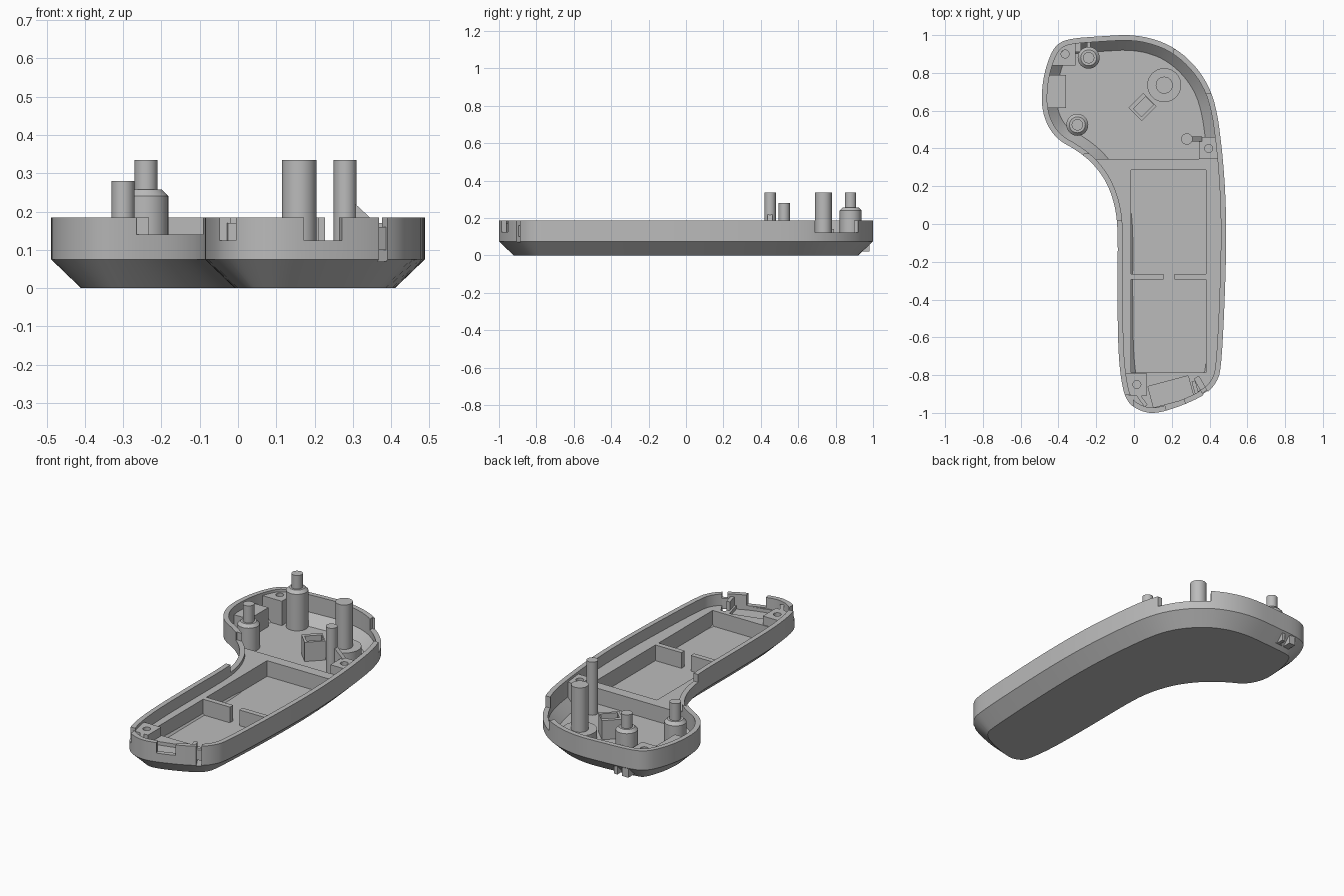
import bpy, bmesh, math
from mathutils import Vector, Matrix

cube = bpy.data.objects.get("Cube")
if cube:
    bpy.data.objects.remove(cube)

grey = bpy.data.materials.new("plain_grey")
grey.use_nodes = True
colour = (0.5, 0.5, 0.5, 1)
grey.diffuse_color = colour
grey.node_tree.nodes["Principled BSDF"].inputs["Base Color"].default_value = colour
parts = []


def make(name, bm, keep=True):
    bmesh.ops.recalc_face_normals(bm, faces=bm.faces)
    me = bpy.data.meshes.new(name)
    bm.to_mesh(me)
    bm.free()
    me.materials.append(grey)
    ob = bpy.data.objects.new(name, me)
    bpy.context.collection.objects.link(ob)
    if keep:
        parts.append(ob)
    else:
        ob.hide_render = True
    return ob


def box(name, x, y, z, angle=0, keep=True):
    """Box from (min, max) pairs, turned about its own centre."""
    bm = bmesh.new()
    centre = Vector([(a + b) / 2 for a, b in (x, y, z)])
    size = [b - a for a, b in (x, y, z)]
    mat = (Matrix.Translation(centre) @ Matrix.Rotation(math.radians(angle), 4, 'Z')
           @ Matrix.Diagonal((*size, 1)))
    bmesh.ops.create_cube(bm, size=1, matrix=mat)
    return make(name, bm, keep)


def turned(name, x, y, profile, keep=True, sides=32):
    """Round post from (radius, z) steps."""
    bm = bmesh.new()
    rings = [[bm.verts.new((x + r * math.cos(k * math.tau / sides),
                            y + r * math.sin(k * math.tau / sides), z))
              for k in range(sides)] for r, z in profile]
    loft(bm, rings)
    return make(name, bm, keep)


def loft(bm, rings):
    n = len(rings[0])
    for a, b in zip(rings, rings[1:]):
        for i in range(n):
            j = (i + 1) % n
            bm.faces.new((a[i], a[j], b[j], b[i]))
    bm.faces.new(rings[0])
    bm.faces.new(rings[-1])


def boolean(ob, tools, operation='DIFFERENCE'):
    for tool in tools:
        mod = ob.modifiers.new("cut", 'BOOLEAN')
        mod.operation, mod.object, mod.solver = operation, tool, 'EXACT'
        graph = bpy.context.evaluated_depsgraph_get()
        me = bpy.data.meshes.new_from_object(ob.evaluated_get(graph))
        ob.modifiers.clear()
        ob.data = me


# Plan outline, clockwise from the rear
outline = [Vector(p) for p in (
    (0, 1), (.16, .96), (.28, .88), (.375, .765), (.43, .63), (.46, .42),
    (.48, .18), (.486, -.08), (.475, -.45), (.457, -.77), (.435, -.83),
    (.4, -.875), (.345, -.915), (.23, -.965), (.11, -1), (.03, -.985),
    (-.035, -.94), (-.065, -.85), (-.085, -.66), (-.087, -.3), (-.085, -.03),
    (-.1, .1), (-.145, .225), (-.22, .325), (-.31, .395), (-.395, .44),
    (-.455, .515), (-.488, .62), (-.48, .765), (-.445, .885), (-.405, .95),
    (-.34, .978), (-.18, .99))]
for step in range(2):
    outline = [p.lerp(q, t) for p, q in zip(outline, outline[1:] + outline[:1])
               for t in (.25, .75)]
for axis, half in ((0, .488), (1, 1)):
    low, high = min(p[axis] for p in outline), max(p[axis] for p in outline)
    for p in outline:
        p[axis] = ((p[axis] - low) / (high - low) * 2 - 1) * half


def inset(d):
    n = len(outline)
    pts = []
    for i in range(n):
        t = (outline[(i + 1) % n] - outline[i - 1]).normalized()
        pts.append(outline[i] + Vector((t.y, -t.x)) * d)
    # Relax any reversed segments in tight corners
    for loop in range(40):
        for i in range(n):
            j = (i + 1) % n
            if (pts[j] - pts[i]).dot(outline[j] - outline[i]) < 0:
                mid = (pts[i] + pts[j]) / 2
                pts[i] = mid.lerp(pts[i - 1], .05)
                pts[j] = mid.lerp(pts[(j + 1) % n], .05)
    return pts


def body(name, levels, keep=True):
    bm = bmesh.new()
    loft(bm, [[bm.verts.new((p.x, p.y, z)) for p in inset(d)] for d, z in levels])
    return make(name, bm, keep)


# Tray with chamfered underside and sloping inner wall
RIM = .185
shell = body("tray_shell", ((.078, 0), (0, .075), (0, RIM), (.028, RIM),
                            (.028, .085), (.08, .03)))
notches = [
    box("rear_notch", (.21, .6), (.69, .92), (.122, .3), keep=False),
    box("neck_notch", (-.265, -.03), (.02, .37), (.14, .3), keep=False),
    box("port_notch", (.165, .27), (-1.03, -.88), (.125, .3), 15, False),
    box("corner_notch", (-.07, -.005), (-1.1, -.905), (.125, .3), keep=False),
    box("side_slot", (.367, .395), (-1, -.8), (.07, .3), 30, False)]
boolean(shell, notches)


def fill(name, x, y, top):
    """Block that follows the inside of the tray."""
    ob = body(name, ((.078, .02), (.018, .08), (.018, top)))
    tool = box("limit", x, y, (-.1, .5), keep=False)
    boolean(ob, [tool], 'INTERSECT')
    bpy.data.objects.remove(tool)
    return ob


# Battery platform with its pocket and port recess
platform = fill("battery_platform", (-.2, .6), (-1.1, .345), .12)
pocket = box("pocket", (-.015, .38), (-.785, .285), (.03, .3), keep=False)
recess = box("recess", (.085, .305), (-.945, -.83), (.1, .3), 15, False)
boolean(platform, [pocket, recess, notches[-1]])
for i, x in enumerate(((-.02, .155), (.215, .385))):
    box(f"pocket_rib_{i + 1}", x, (-.295, -.265), (.025, .12))

# Screw bosses
holes = []
for name, x, y, hole in (
        ("front_boss", (-.1, .065), (-.91, -.79), (.015, -.85)),
        ("side_boss", (.345, .6), (.345, .46), (.395, .4)),
        ("rear_boss", (-.6, -.31), (.84, 1.1), (-.365, .9))):
    boss = fill(name, x, y, .17)
    drill = turned("drill", *hole, ((.021, .07), (.021, .4)), False)
    boolean(boss, [drill])
    holes.append(drill)
fill("side_latch_block", (-.6, -.36), (.615, .79), .14)
box("front_boss_web", (.03, .05), (-.97, -.89), (.1, .17), 35)
box("port_clip", (.315, .335), (-.91, -.83), (.1, .17), 15)
box("port_stop", (.33, .39), (-.895, -.875), (.1, .16), 30)

# Shouldered locating posts
for name, x, y, shoulder, top in (("rear_post", -.24, .88, .24, .335),
                                  ("neck_post", -.3, .525, .165, .28)):
    turned(name, x, y, ((.058, .02), (.058, shoulder), (.042, shoulder + .017),
                        (.03, shoulder + .017), (.03, top)))
box("rear_post_rib", (-.25, -.23), (.92, .98), (.02, .16))
box("rear_boss_rib", (-.32, -.28), (.91, .98), (.02, .16))

# Tall posts
turned("pivot_post", .16, .735, ((.09, .02), (.09, .08), (.045, .08), (.045, .335)))
turned("side_post", .28, .45, ((.03, .02), (.03, .335)))

# Sloping gusset beside the side post
bm = bmesh.new()
side = [[bm.verts.new((x, y, z)) for x, z in
         ((.29, .02), (.36, .02), (.36, .17), (.29, .235))] for y in (.437, .463)]
loft(bm, side)
make("side_post_gusset", bm)

# Angled switch holder
holder = box("switch_holder", (-.01, .1), (.57, .67), (.02, .14), 45)
slot = box("holder_slot", (.005, .095), (.59, .65), (.06, .3), 45, False)
boolean(holder, [slot])

for tool in notches + holes + [pocket, recess, slot]:
    bpy.data.objects.remove(tool)

bpy.ops.object.select_all(action='DESELECT')
for ob in parts:
    ob.select_set(True)
bpy.context.view_layer.objects.active = shell
bpy.ops.object.shade_smooth_by_angle(angle=math.radians(30))
